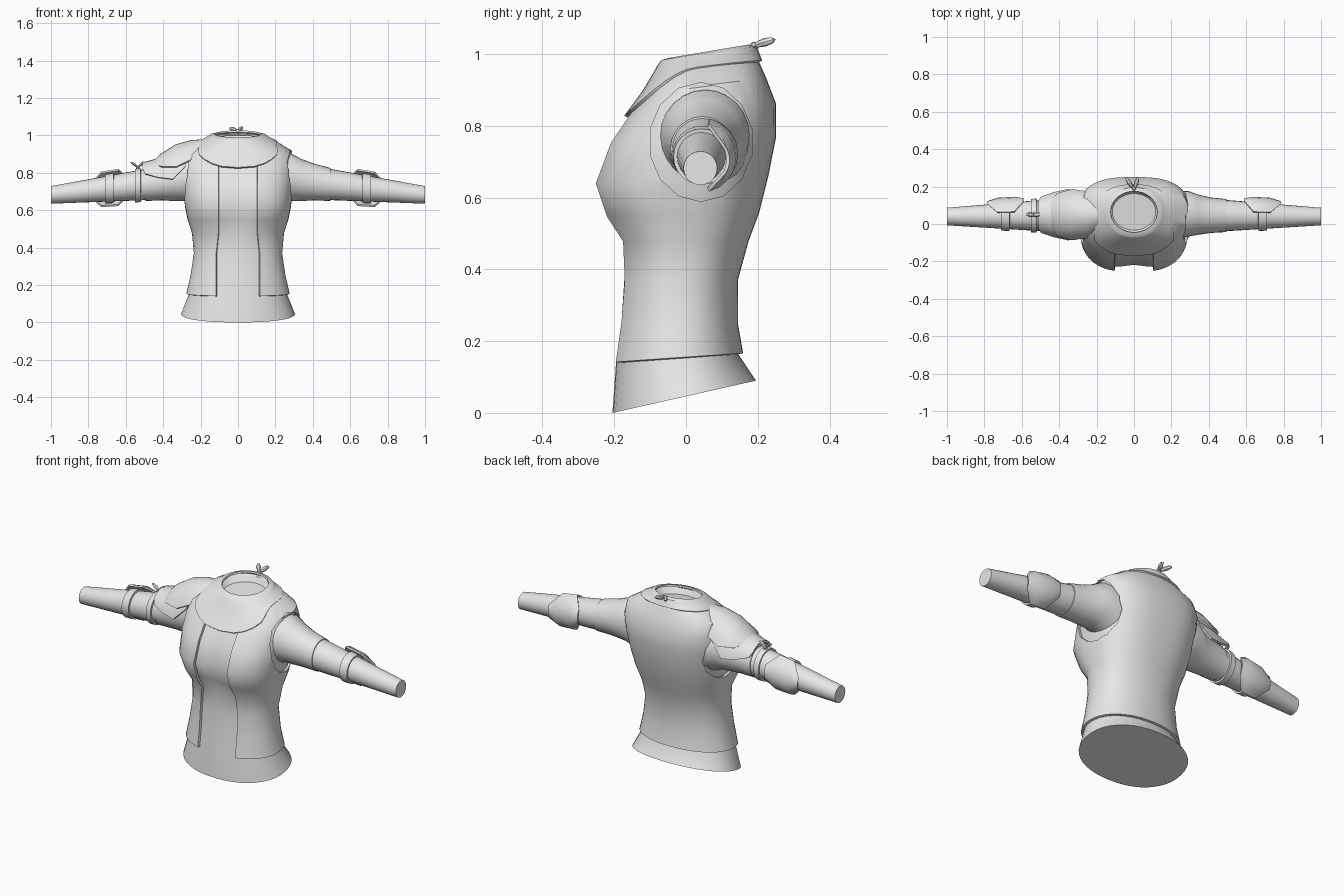
import bpy, bmesh
from math import sin, cos, pi, radians, exp, asin
from mathutils import Vector

if "Cube" in bpy.data.objects:
    bpy.data.objects.remove(bpy.data.objects["Cube"])

GREY = bpy.data.materials.new("plain_grey")
GREY.use_nodes = True
GREY.diffuse_color = (0.8, 0.8, 0.8, 1)
GREY.node_tree.nodes["Principled BSDF"].inputs["Base Color"].default_value = (0.8, 0.8, 0.8, 1)

# Torso sections: front z, back z, front y, back y, half width, roundness
SECTIONS = [
    (0.0, 0.09, -0.205, 0.195, 0.305, 0.92),
    (0.14, 0.165, -0.195, 0.145, 0.262, 0.92),
    (0.25, 0.25, -0.18, 0.13, 0.24, 0.9),
    (0.37, 0.37, -0.172, 0.13, 0.222, 0.88),
    (0.48, 0.48, -0.172, 0.16, 0.232, 0.85),
    (0.55, 0.56, -0.215, 0.19, 0.256, 0.8),
    (0.64, 0.66, -0.243, 0.215, 0.275, 0.75),
    (0.75, 0.77, -0.2, 0.237, 0.282, 0.72),
    (0.83, 0.86, -0.145, 0.237, 0.285, 0.72),
    (0.89, 0.93, -0.1, 0.21, 0.277, 0.75),
    (0.94, 0.975, -0.07, 0.19, 0.2, 0.85),
    (0.975, 1.0, -0.05, 0.18, 0.145, 1),
    (0.985, 1.022, -0.04, 0.17, 0.12, 1),
]
# Arm stations: x, centre y, centre z, radius y, radius z
SLEEVE = [
    (0.2, 0.045, 0.755, 0.132, 0.15),
    (0.29, 0.055, 0.775, 0.122, 0.125),
    (0.34, 0.05, 0.762, 0.108, 0.112),
    (0.41, 0.047, 0.75, 0.095, 0.098),
    (0.495, 0.045, 0.738, 0.088, 0.088),
]


def spow(v, p):
    return abs(v) ** p * (1 if v >= 0 else -1)


def torso(s, a, off=0.0):
    """Point on the torso at section s and angle a, measured from the front."""
    i = min(int(s), len(SECTIONS) - 2)
    zf, zb, yf, yb, hw, p = [u + (v - u) * (s - i) for u, v in zip(SECTIONS[i], SECTIONS[i + 1])]
    c, t = (yf + yb) / 2, (1 - spow(cos(a), p)) / 2
    return Vector(((hw + off) * spow(sin(a), p),
                   c - ((yb - yf) / 2 + off) * spow(cos(a), p),
                   zf + (zb - zf) * t))


def forearm(x):
    t = (x - 0.5) / 0.5
    return x, 0.045 - 0.005 * t, 0.737 - 0.055 * t, 0.083 - 0.036 * t, 0.083 - 0.036 * t


def arm_ring(station, angles, side, off=0.0):
    """Ring around the arm; angle zero is the top, a quarter turn is the back."""
    x, cy, cz, ry, rz = station
    return [Vector((side * x, cy + (ry + off) * sin(a), cz + (rz + off) * cos(a))) for a in angles]


def turn(n):
    return [2 * pi * i / n for i in range(n)]


def arc(middle, half, n=8):
    return [middle + half * (2 * i / n - 1) for i in range(n + 1)]


def finish(ob, angle=40):
    if not ob.data.materials:
        ob.data.materials.append(GREY)
    if ob.modifiers:
        dg = bpy.context.evaluated_depsgraph_get()
        ob.data = bpy.data.meshes.new_from_object(ob.evaluated_get(dg))
        ob.modifiers.clear()
    bpy.ops.object.select_all(action="DESELECT")
    ob.select_set(True)
    bpy.context.view_layer.objects.active = ob
    bpy.ops.object.shade_smooth_by_angle(angle=radians(angle))
    return ob


def loft(name, rows, closed=False, caps=False, thick=0.0, cutters=()):
    bm = bmesh.new()
    grid = [[bm.verts.new(p) for p in row] for row in rows]
    n = len(grid[0])
    for lo, hi in zip(grid, grid[1:]):
        for j in range(n if closed else n - 1):
            k = (j + 1) % n
            bm.faces.new((lo[j], lo[k], hi[k], hi[j]))
    if caps:
        bm.faces.new(grid[0])
        bm.faces.new(grid[-1])
    bmesh.ops.recalc_face_normals(bm, faces=bm.faces)
    mesh = bpy.data.meshes.new(name)
    bm.to_mesh(mesh)
    bm.free()
    ob = bpy.data.objects.new(name, mesh)
    bpy.context.collection.objects.link(ob)
    if thick:
        mod = ob.modifiers.new("Thickness", "SOLIDIFY")
        mod.thickness, mod.offset = thick, 0
    for cutter in cutters:
        mod = ob.modifiers.new("Armhole", "BOOLEAN")
        mod.operation, mod.solver, mod.object = "DIFFERENCE", "EXACT", cutter
    return finish(ob)


def leaf(name, loc, direction, size):
    """Flattened faceted tie end."""
    bpy.ops.mesh.primitive_uv_sphere_add(segments=6, ring_count=4, radius=1, location=loc)
    ob = bpy.context.object
    ob.name = name
    ob.scale = size
    ob.rotation_mode = "QUATERNION"
    ob.rotation_quaternion = Vector(direction).to_track_quat("X", "Z")
    finish(ob, 20)


# Under-layer of the torso, with a shallow dip down the middle of the chest
body = []
for s in range(12):
    ring = [torso(s, a) for a in turn(40)]
    if 5 <= s <= 7:
        for p in ring:
            if p.y < 0:
                p.y += 0.025 * exp(-(p.x / 0.09) ** 2)
    body.append(ring)
body.append([Vector((p.x * 0.8, 0.065 + (p.y - 0.065) * 0.85, p.z - 0.03)) for p in body[-1]])
loft("torso_body", body, closed=True, caps=True)

# Open jacket, with armholes cut through its sides
cutters = []
for side in (1, -1):
    rings = [arm_ring((x, 0.042, 0.755, 0.145, 0.166), turn(14), side) for x in (0.17, 0.5)]
    cutter = loft("armhole_cutter", rings, closed=True, caps=True)
    cutter.hide_render = True
    cutters.append(cutter)
jacket = []
for s in range(1, 12):
    hw, p = SECTIONS[s][4] + 0.008, SECTIONS[s][5]
    edge = min(0.115 if s < 4 else 0.103, hw * 0.5)
    start = asin((edge / hw) ** (1 / p))
    jacket.append([torso(s, a, 0.008) for a in arc(pi, pi - start, 36)])
loft("jacket", jacket, thick=0.013, cutters=cutters)
for cutter in cutters:
    bpy.data.objects.remove(cutter)

# Collar, long at the front and short at the back
collar = []
for i in range(8):
    ring = []
    for a in turn(36):
        outer = 10.2 - 2.25 * max(0, cos(a)) ** 2.6
        ring.append(torso(12 + (outer - 12) * i / 7, a, 0.02 if i else 0.004))
    collar.append(ring)
loft("collar", collar, closed=True, thick=0.01)

# Arms with elbow pads and straps
for side, word in ((1, "left"), (-1, "right")):
    loft(word + "_sleeve", [arm_ring(st, turn(24), side) for st in SLEEVE], closed=True, caps=True)
    loft(word + "_forearm", [arm_ring(forearm(x), turn(24), side) for x in (0.48, 0.75, 1.0)],
         closed=True, caps=True)
    loft(word + "_elbow_strap", [arm_ring(forearm(x), turn(24), side, 0.005) for x in (0.665, 0.71)],
         closed=True, thick=0.01)
    pad = [(0.59, 30, 0.012), (0.64, 78, 0.024), (0.73, 78, 0.026), (0.785, 28, 0.012)]
    loft(word + "_elbow_pad",
         [arm_ring(forearm(x), arc(pi / 2, radians(h)), side, off) for x, h, off in pad], thick=0.01)

# Layered plates over the right shoulder: x, centre z, radius y, radius z, half arc
UPPER = [(0.185, 0.8, 0.12, 0.172, 35), (0.25, 0.78, 0.135, 0.19, 62), (0.33, 0.77, 0.14, 0.177, 70),
         (0.41, 0.76, 0.13, 0.137, 58), (0.45, 0.75, 0.11, 0.11, 28)]
LOWER = [(0.28, 0.76, 0.13, 0.15, 60), (0.35, 0.76, 0.132, 0.14, 88), (0.43, 0.755, 0.116, 0.117, 80),
         (0.495, 0.75, 0.102, 0.103, 65), (0.51, 0.75, 0.1, 0.1, 45)]
for name, plate in (("upper_shoulder_plate", UPPER), ("lower_shoulder_plate", LOWER)):
    loft(name, [arm_ring((x, 0.05, cz, ry, rz), arc(0, radians(h), 12), -1)
                for x, cz, ry, rz, h in plate], thick=0.012)

# Right upper arm strap and its tied ends
loft("upper_arm_strap", [arm_ring(forearm(x), turn(24), -1, 0.005) for x in (0.52, 0.55)],
     closed=True, thick=0.01)
for dx in (-1, 0.8):
    leaf("arm_tie", (-0.535 + dx * 0.02, 0.05, 0.845), (dx, 0.1, 0.7), (0.028, 0.014, 0.007))
leaf("arm_tie_knot", (-0.535, 0.05, 0.828), (1, 0, 0), (0.013, 0.013, 0.012))

# Tie at the back of the neck
for dx in (-0.7, 0.35):
    leaf("neck_tie", (dx * 0.035, 0.22, 1.033), (dx, 1, 0.3), (0.035, 0.013, 0.012))
leaf("neck_tie_knot", (0, 0.19, 1.022), (1, 0, 0), (0.013, 0.013, 0.013))
